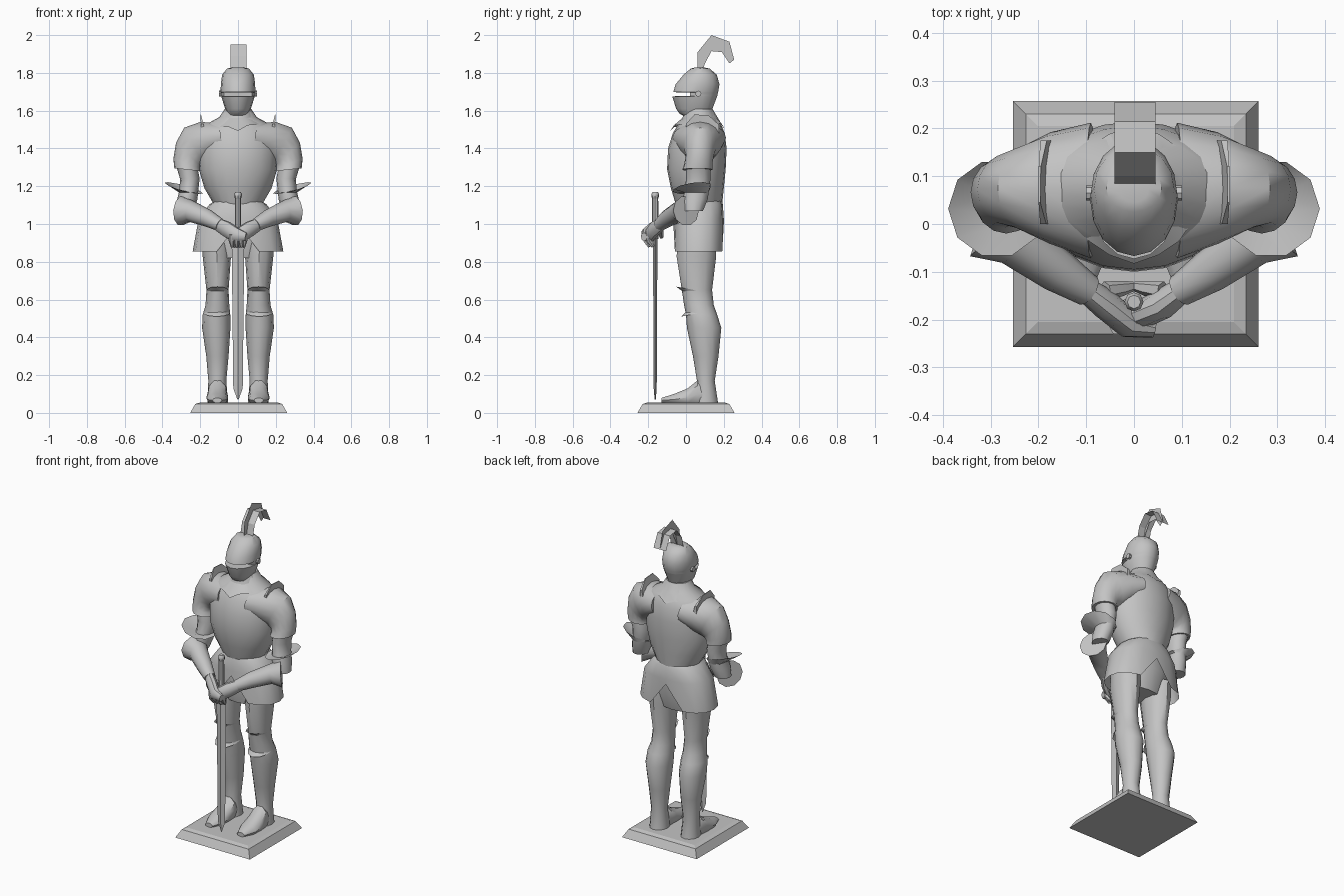
import bpy, bmesh, math
from mathutils import Vector

cube = bpy.data.objects.get("Cube")
if cube:
    bpy.data.objects.remove(cube, do_unlink=True)

steel = bpy.data.materials.new("steel_grey")
steel.use_nodes = True
GREY = (0.55, 0.55, 0.55, 1)
steel.diffuse_color = GREY
steel.node_tree.nodes["Principled BSDF"].inputs["Base Color"].default_value = GREY


def finish(name, bm, side=1, angle=40):
    """Turn a bmesh into a shaded object, flipped in x when side is -1."""
    for v in bm.verts:
        v.co.x *= side
    bmesh.ops.recalc_face_normals(bm, faces=bm.faces)
    mesh = bpy.data.meshes.new(name)
    bm.to_mesh(mesh)
    bm.free()
    mesh.materials.append(steel)
    mesh.shade_smooth()
    mesh.set_sharp_from_angle(angle=math.radians(angle))
    bpy.context.scene.collection.objects.link(bpy.data.objects.new(name, mesh))


def flat(x0, x1, y0, y1, z):
    """Horizontal ellipse as centre and two half axes."""
    return (Vector(((x0 + x1) / 2, (y0 + y1) / 2, z)),
            Vector(((x1 - x0) / 2, 0, 0)), Vector((0, (y1 - y0) / 2, 0)))


def mid(half, y0, y1, z):
    return flat(-half, half, y0, y1, z)


def upright(x0, x1, z0, z1, y):
    """Ellipse facing the front."""
    return (Vector(((x0 + x1) / 2, y, (z0 + z1) / 2)),
            Vector(((x1 - x0) / 2, 0, 0)), Vector((0, 0, (z1 - z0) / 2)))


def across(ax, az, bx, bz, y0, y1):
    """Tilted ellipse spanning two points of the front plane."""
    return (Vector(((ax + bx) / 2, (y0 + y1) / 2, (az + bz) / 2)),
            Vector(((bx - ax) / 2, 0, (bz - az) / 2)), Vector((0, (y1 - y0) / 2, 0)))


def along(points, squash=1):
    """Rings square to a path of (x, y, z, radius) points."""
    pos = [Vector(p[:3]) for p in points]
    rings = []
    for i, p in enumerate(points):
        d = (pos[min(i + 1, len(pos) - 1)] - pos[max(i - 1, 0)]).normalized()
        up = Vector((0, 0, 1)) if abs(d.z) < 0.9 else Vector((0, 1, 0))
        u = d.cross(up).normalized()
        rings.append((pos[i], u * p[3] * squash, d.cross(u) * p[3]))
    return rings


def boxy(value, power):
    return math.copysign(abs(value) ** power, value) if abs(value) > 1e-6 else 0


def loft(name, rings, n=12, caps=True, side=1, phase=0, angle=40, power=1, edit=None):
    """Skin a stack of rings; a power below one squares the rings off."""
    bm = bmesh.new()
    loops = []
    for c, u, v in rings:
        turns = [phase + math.tau * i / n for i in range(n)]
        loops.append([bm.verts.new(c + u * boxy(math.cos(t), power) + v * boxy(math.sin(t), power))
                      for t in turns])
    for a, b in zip(loops, loops[1:]):
        for i in range(n):
            j = (i + 1) % n
            bm.faces.new((a[i], a[j], b[j], b[i]))
    if caps:
        bm.faces.new(loops[0])
        bm.faces.new(loops[-1])
    if edit:
        edit(loops)
    finish(name, bm, side, angle)


def flap(name, inner, outer, side):
    """Open plate flaring from the front half of a leg ring to a point."""
    bm = bmesh.new()
    rows = []
    for i in range(7):
        t = math.pi * (1 + i / 6)
        reach = math.sin(math.pi * i / 6)
        a = inner[0] + inner[1] * math.cos(t) + inner[2] * math.sin(t)
        b = outer[0] + outer[1] * math.cos(t) + outer[2] * math.sin(t)
        rows.append((bm.verts.new(a), bm.verts.new(a.lerp(b, 0.1 + 0.9 * reach))))
    for p, q in zip(rows, rows[1:]):
        bm.faces.new((p[0], q[0], q[1], p[1]))
    finish(name, bm, side)


def strip(name, left, right):
    """Flat card between two lines of points."""
    bm = bmesh.new()
    rows = [[bm.verts.new(p) for p in line] for line in (left, right)]
    for i in range(len(left) - 1):
        bm.faces.new((rows[0][i], rows[0][i + 1], rows[1][i + 1], rows[1][i]))
    finish(name, bm, angle=10)


def cut_notches(loops):
    for i in (4, 12):
        loops[-1][i].co.z = 1.0


def point_collar(loops):
    for i, out in ((4, 0.005), (12, -0.008)):
        loops[-1][i].co += Vector((0, out, -0.025))


def cut_eye_slit(loops):
    for v in loops[4] + loops[5]:
        if v.co.y < 0.03:
            v.co.x *= 0.9
            v.co.y = 0.02


# Plinth
R = math.sqrt(2)
loft("plinth", [flat(0.004 - h * R, 0.004 + h * R, -h * R, h * R, z) for h, z in
                ((0.257, 0), (0.23, 0.047), (0.205, 0.055))], 4, phase=math.pi / 4, angle=5)

# Breastplate, collar and pelvis
loft("breastplate", [mid(0.12, -0.05, 0.19, 1.09), mid(0.178, -0.08, 0.2, 1.19),
                     mid(0.207, -0.1, 0.21, 1.29), mid(0.21, -0.095, 0.215, 1.4),
                     mid(0.2, -0.07, 0.205, 1.48), mid(0.165, -0.04, 0.185, 1.53),
                     mid(0.1, -0.01, 0.16, 1.565), mid(0.07, 0.01, 0.14, 1.61)], 20)
loft("collar", [mid(0.07, 0, 0.14, 1.61), mid(0.092, -0.02, 0.17, 1.56),
                (Vector((0, 0.062, 1.523)), Vector((0.135, 0, 0.01)), Vector((0, 0.137, 0.005)))],
     16, caps=False, angle=25, edit=point_collar)
loft("pelvis", [mid(0.13, -0.03, 0.17, 1.06), mid(0.18, -0.045, 0.175, 0.95),
                mid(0.13, -0.02, 0.14, 0.82)], 16)

# Armoured skirt with a notch at front and back
loft("skirt", [mid(0.118, -0.045, 0.185, 1.125), mid(0.15, -0.055, 0.195, 1.105),
               mid(0.208, -0.06, 0.2, 1.03), mid(0.24, -0.067, 0.2, 0.855)],
     16, caps=False, power=0.8, edit=cut_notches)

# Helmet with an eye slit
loft("helmet", [mid(0.06, 0.01, 0.13, 1.56), mid(0.055, -0.035, 0.13, 1.585),
                mid(0.068, -0.052, 0.14, 1.61), mid(0.089, -0.073, 0.165, 1.676),
                mid(0.089, -0.073, 0.166, 1.678), mid(0.091, -0.067, 0.169, 1.695),
                mid(0.092, -0.067, 0.17, 1.698), mid(0.091, -0.055, 0.177, 1.74),
                mid(0.084, -0.013, 0.163, 1.79), mid(0.058, 0.025, 0.125, 1.823),
                mid(0.03, 0.045, 0.1, 1.828)], 16, edit=cut_eye_slit)

# Plume made of two crossed cards
outer = [(0.06, 1.82), (0.062, 1.91), (0.135, 2.0), (0.23, 1.965), (0.255, 1.87)]
inner = [(0.09, 1.82), (0.1, 1.85), (0.135, 1.915), (0.19, 1.91), (0.23, 1.85)]
middle = [(0.083, 1.82), (0.1, 1.89), (0.15, 1.95), (0.215, 1.94), (0.255, 1.86)]
strip("plume_side_card", [(0, *p) for p in outer], [(0, *p) for p in inner])
strip("plume_cross_card", [(-0.041, *p) for p in middle], [(0.045, *p) for p in middle])

# Sword held point down
loft("sword_blade", [mid(w, -0.163 - t, -0.163 + t, z) for w, t, z in
                     ((0.034, 0.012, 0.95), (0.025, 0.008, 0.13), (0.003, 0.003, 0.07))],
     4, angle=10)
loft("sword_grip", along([(0, -0.163, 0.92, 0.017), (0, -0.163, 1.14, 0.016)]), 8)
loft("sword_pommel", along([(0, -0.163, 1.135, 0.016), (0, -0.163, 1.145, 0.02),
                            (0, -0.163, 1.16, 0.02), (0, -0.163, 1.17, 0.014)]), 8)

for s, tag in ((1, "left_"), (-1, "right_")):
    # Visor hinge
    loft(tag + "visor_hinge", along([(0.08, 0.065, 1.69, 0.016), (0.1, 0.065, 1.69, 0.016)]),
         8, side=s)

    # Leg with knee flaps
    loft(tag + "leg", [flat(0.04, 0.19, -0.04, 0.16, 0.92), flat(0.037, 0.187, -0.05, 0.16, 0.83),
                       flat(0.05, 0.167, -0.022, 0.138, 0.65), flat(0.046, 0.172, -0.01, 0.147, 0.57),
                       flat(0.041, 0.187, 0, 0.165, 0.52), flat(0.04, 0.19, 0.005, 0.187, 0.45),
                       flat(0.05, 0.168, 0.037, 0.172, 0.3), flat(0.062, 0.157, 0.058, 0.152, 0.17),
                       flat(0.052, 0.162, 0.04, 0.17, 0.05)], 12, side=s)
    thigh, knee = flat(0.05, 0.167, -0.02, 0.14, 0.645), flat(0.042, 0.182, 0, 0.16, 0.535)
    flap(tag + "knee_upper_flap", thigh, flat(0.045, 0.172, -0.052, 0.15, 0.668), s)
    flap(tag + "knee_lower_flap", knee, flat(0.036, 0.19, -0.025, 0.17, 0.51), s)

    # Pointed foot
    loft(tag + "foot", [upright(0.085, 0.135, 0.053, 0.08, -0.13), upright(0.055, 0.165, 0.04, 0.103, -0.06),
                        upright(0.052, 0.167, 0.03, 0.133, 0.01), upright(0.055, 0.163, 0.02, 0.175, 0.06),
                        upright(0.07, 0.15, 0.04, 0.15, 0.11)], 10, side=s)

    # Shoulder armour and its raised guard
    loft(tag + "pauldron", [across(0.08, 1.38, 0.1, 1.535, -0.072, 0.212),
                            across(0.15, 1.33, 0.2, 1.54, -0.042, 0.192),
                            across(0.18, 1.31, 0.285, 1.51, -0.012, 0.163),
                            across(0.195, 1.305, 0.328, 1.43, -0.003, 0.148),
                            across(0.2, 1.295, 0.342, 1.345, -0.008, 0.14),
                            across(0.198, 1.28, 0.337, 1.295, -0.02, 0.14)], 16, side=s)
    bm = bmesh.new()
    ridge = [(0, 1.46), (0, 1.53), (0.045, 1.58), (0.12, 1.575), (0.175, 1.525), (0.175, 1.46)]
    faces = [[bm.verts.new((0.182 + k * (1.6 - z) * 0.09 + (z - 1.48) * 0.16, y, z))
              for y, z in ridge] for k in (-1, 1)]
    for f in faces:
        bm.faces.new(f)
    for i in range(len(ridge)):
        bm.faces.new((faces[0][i - 1], faces[0][i], faces[1][i], faces[1][i - 1]))
    finish(tag + "shoulder_guard", bm, s, 30)

    # Upper arm and elbow
    loft(tag + "upper_arm", [flat(0.215, 0.325, 0, 0.13, 1.3), flat(0.203, 0.307, 0, 0.13, 1.24),
                             flat(0.21, 0.31, -0.005, 0.122, 1.18), flat(0.215, 0.322, -0.02, 0.115, 1.13),
                             flat(0.235, 0.33, -0.01, 0.09, 1.07)], 12, side=s)
    loft(tag + "elbow_fan", [flat(0.21, 0.31, -0.005, 0.122, 1.165),
                             (Vector((0.287, 0.032, 1.19)), Vector((0.102, 0, 0.028)),
                              Vector((0, 0.103, 0.015)))], 10, caps=False, side=s)

    # Forearm with flared cuff
    loft(tag + "forearm", along([(0.3, 0, 1.07, 0.08), (0.245, -0.035, 1.065, 0.056),
                                 (0.16, -0.098, 1.03, 0.046), (0.095, -0.14, 0.995, 0.034)]),
         10, side=s)

    # Hand folded over the sword, the right one in front of the left
    lead = 0.022 if s < 0 else 0.004
    loft(tag + "hand", along([(0.11, -0.13, 1.0, 0.034), (0.06, -0.168, 0.973, 0.042),
                              (0.01, -0.188 - lead, 0.94, 0.04),
                              (-0.042, -0.2 - lead, 0.91 + lead, 0.022)], 0.75), 10, side=s)
    loft(tag + "thumb", along([(0.06, -0.14, 0.975, 0.02), (0.025, -0.135, 0.95, 0.016),
                               (0, -0.13, 0.93, 0.01)]), 6, side=s)
    for i in range(3):
        x, y = 0.035 - 0.025 * i, -0.185 - lead
        loft(tag + "finger_%d" % (i + 1), along([(x, y - 0.01, 0.945, 0.016), (x, y - 0.005, 0.91, 0.014),
                                                 (x - 0.005, y + 0.015, 0.88, 0.009)]), 6, side=s)
